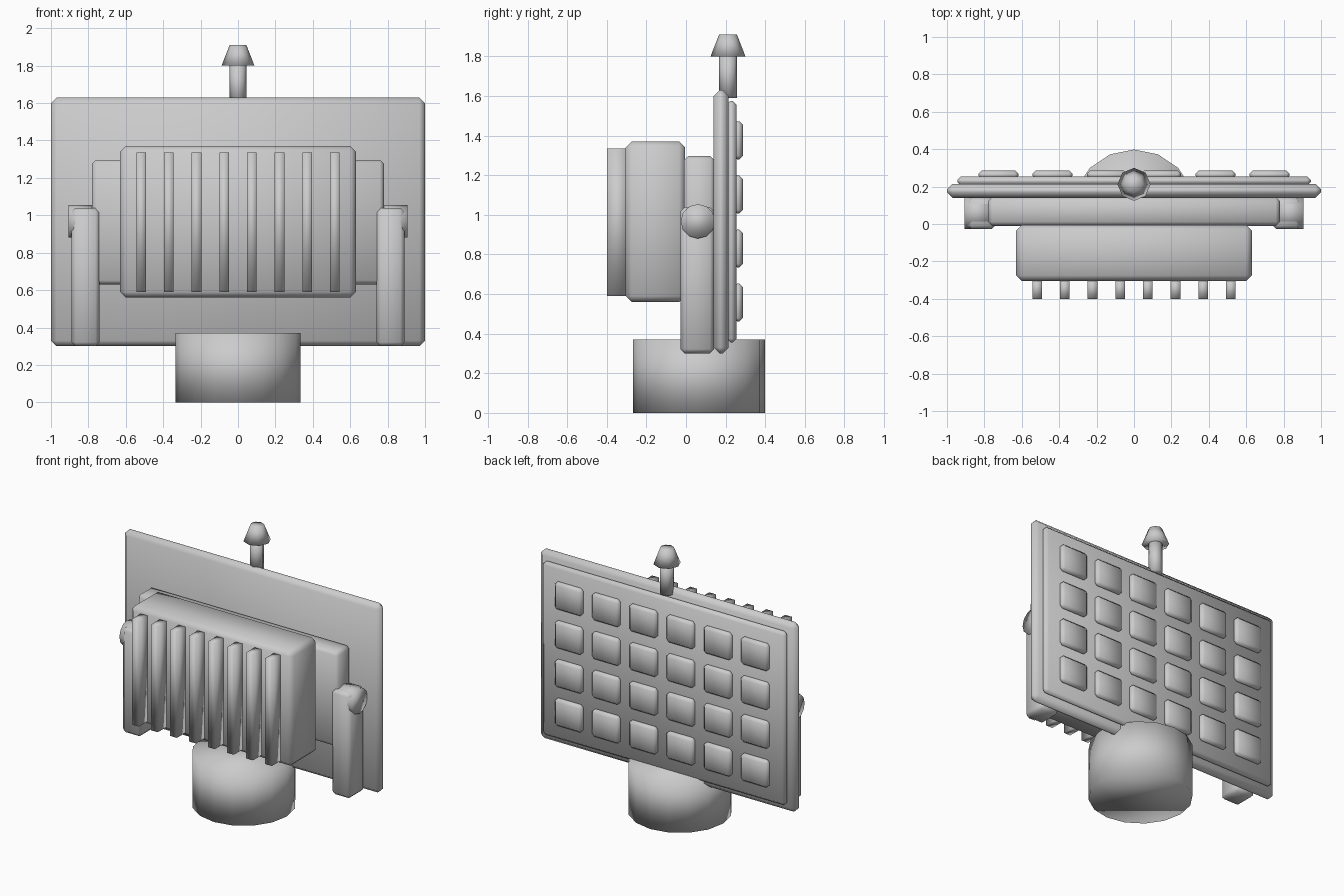
import bpy, bmesh, math
from mathutils import Matrix, Vector

if "Cube" in bpy.data.objects:
    bpy.data.objects.remove(bpy.data.objects["Cube"])


def finish(bm, name):
    for f in bm.faces:
        f.smooth = True
    me = bpy.data.meshes.new(name)
    bm.to_mesh(me)
    bm.free()
    ob = bpy.data.objects.new(name, me)
    bpy.context.collection.objects.link(ob)
    return ob


def box(name, x, y, z, bevel=0.0):
    """Box from (min, max) ranges with a single chamfer on every edge."""
    bm = bmesh.new()
    bmesh.ops.create_cube(bm, size=1)
    lo, hi = Vector((x[0], y[0], z[0])), Vector((x[1], y[1], z[1]))
    for v in bm.verts:
        v.co = Vector([(lo[i] + hi[i]) / 2 + v.co[i] * (hi[i] - lo[i]) for i in range(3)])
    if bevel:
        bmesh.ops.bevel(bm, geom=bm.edges[:], offset=bevel, segments=1,
                        affect='EDGES', profile=0.5)
    return finish(bm, name)


def cone(name, centre, r1, r2, depth, sides, axis='Z'):
    bm = bmesh.new()
    rot = Matrix.Rotation(math.pi / 2, 4, 'Y') if axis == 'X' else Matrix()
    bmesh.ops.create_cone(bm, cap_ends=True, segments=sides, radius1=r1, radius2=r2,
                          depth=depth, matrix=Matrix.Translation(centre) @ rot)
    return finish(bm, name)


# Round pedestal
cone("base", (0, 0.065, 0.185), 0.333, 0.333, 0.37, 16)

# Main panel and raised back plate
box("panel", (-1, 1), (0.14, 0.215), (0.3, 1.63), 0.03)
box("back_plate", (-0.945, 0.945), (0.205, 0.255), (0.355, 1.575), 0.02)

# Grid of pads on the back
for row in range(4):
    for col in range(6):
        cx, cz = (col - 2.5) * 0.29, 0.557 + row * 0.273
        box("pad", (cx - 0.107, cx + 0.107), (0.24, 0.287), (cz - 0.096, cz + 0.096), 0.018)

# Front housing: wide mount, then the deep body
box("mount", (-0.78, 0.78), (-0.01, 0.145), (0.63, 1.297), 0.022)
box("body", (-0.63, 0.63), (-0.305, -0.005), (0.56, 1.37), 0.03)

# Cooling fins
for i in range(8):
    cx = (i - 3.5) * 0.148
    box("fin", (cx - 0.026, cx + 0.026), (-0.4, -0.29), (0.59, 1.335))

# Side arms with pivots
for s in (-1, 1):
    box("arm", tuple(sorted((s * 0.74, s * 0.89))), (-0.028, 0.142), (0.3, 1.04), 0.022)
    cone("pivot_cap", (s * 0.835, 0.06, 0.967), 0.087, 0.087, 0.14, 12, 'X')
    cone("pivot_pin", (s * 0.76, 0.06, 0.967), 0.055, 0.055, 0.08, 12, 'X')

# Antenna on top
cone("antenna_stem", (0, 0.212, 1.7), 0.045, 0.045, 0.22, 8)
cone("antenna_tip", (0, 0.212, 1.855), 0.088, 0.045, 0.11, 8)
